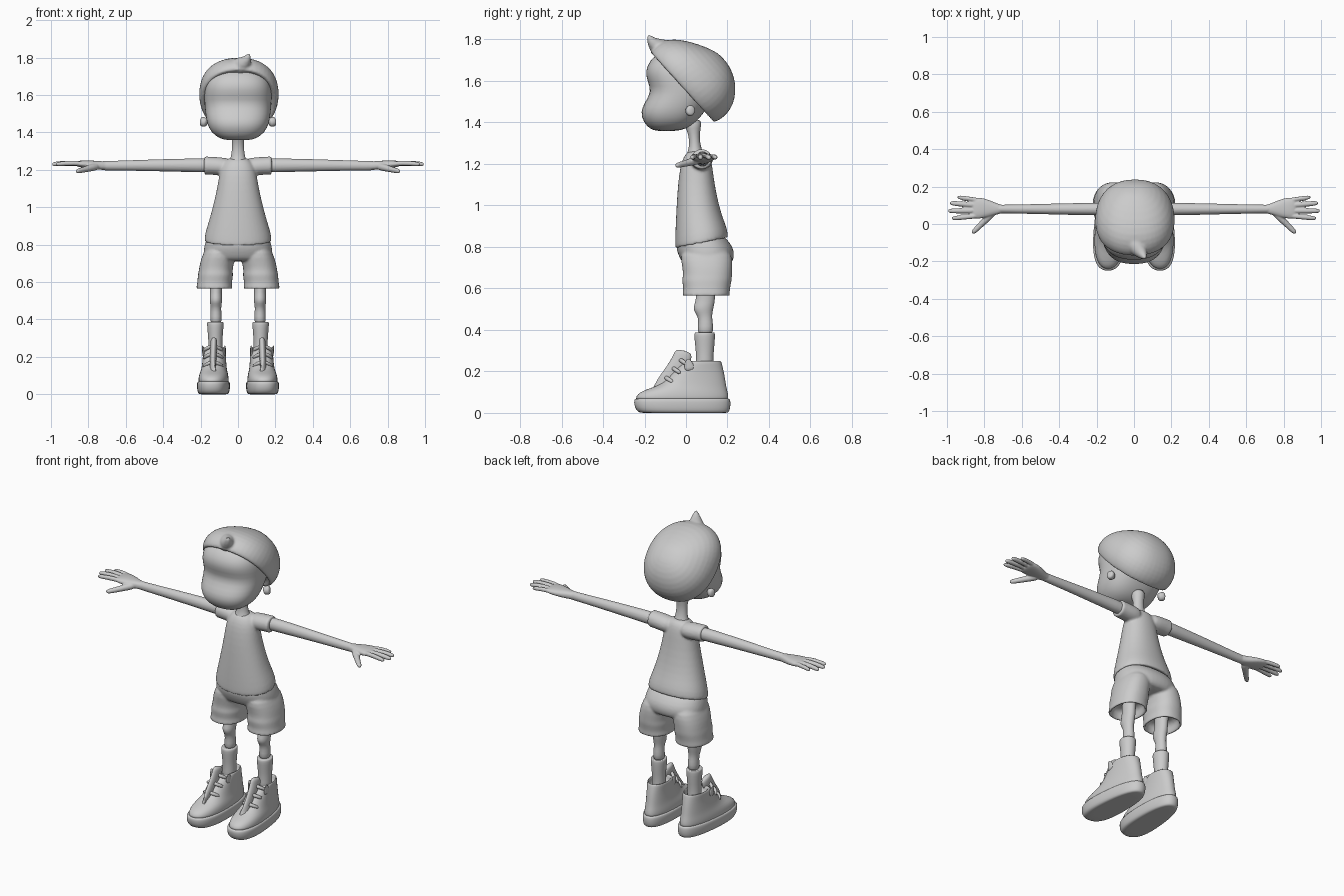
import bpy, math
from mathutils import Vector

grey = bpy.data.materials.new("plain grey")
grey.diffuse_color = (0.6, 0.6, 0.6, 1)


def ring(c, u, v, e=2.0, n=24, taper=0.0):
    """Superellipse loop around c, spanned by u and v; taper narrows u along v."""
    pts = []
    for i in range(n):
        a = math.tau * i / n
        p = math.copysign(abs(math.cos(a)) ** (2 / e), math.cos(a))
        q = math.copysign(abs(math.sin(a)) ** (2 / e), math.sin(a))
        pts.append(Vector(c) + Vector(u) * p * (1 - taper * q) + Vector(v) * q)
    return pts


def flat(z, y0, y1, rx, x=0.0, tilt=0.0, shear=0.0, **kw):
    """Level loop given by its front, back and half width."""
    h = (y1 - y0) / 2
    yc = (y0 + y1) / 2
    return ring((x + shear * yc, yc, z), (rx, 0, 0), (shear * h, h, tilt * h), **kw)


def tube(points, radii, squash=1.0, n=12):
    """Loops along a path; squash scales the more vertical axis."""
    pts = [Vector(p) for p in points]
    loops = []
    for i, p in enumerate(pts):
        t = (pts[min(i + 1, len(pts) - 1)] - pts[max(i - 1, 0)]).normalized()
        ref = Vector((0, 1, 0)) if abs(t.y) < 0.8 else Vector((1, 0, 0))
        b = t.cross(ref).normalized()
        s = b.cross(t)
        loops.append(ring(p, s * radii[i], b * radii[i] * squash, n=n))
    return loops


def build(name, lofts, voxel=0, subdiv=1, mirror=False, smooth=4):
    verts, faces = [], []
    for loops in lofts:
        o, n = len(verts), len(loops[0])
        for lp in loops:
            verts += lp
        for r in range(len(loops) - 1):
            for i in range(n):
                a, b = o + r * n + i, o + r * n + (i + 1) % n
                faces.append((a, b, b + n, a + n))
        last = o + (len(loops) - 1) * n
        faces.append(tuple(range(o + n - 1, o - 1, -1)))
        faces.append(tuple(range(last, last + n)))
    me = bpy.data.meshes.new(name)
    me.from_pydata(verts, [], faces)
    me.materials.append(grey)
    ob = bpy.data.objects.new(name, me)
    bpy.context.collection.objects.link(ob)
    bpy.ops.object.select_all(action='DESELECT')
    ob.select_set(True)
    bpy.context.view_layer.objects.active = ob
    bpy.ops.object.mode_set(mode='EDIT')
    bpy.ops.mesh.select_all(action='SELECT')
    bpy.ops.mesh.normals_make_consistent(inside=False)
    bpy.ops.object.mode_set(mode='OBJECT')
    bpy.ops.object.shade_smooth()
    if subdiv:
        ob.modifiers.new("rounding", 'SUBSURF').levels = subdiv
        ob.modifiers["rounding"].render_levels = subdiv
    if voxel:  # fuse overlapping lofts into one skin
        m = ob.modifiers.new("fuse", 'REMESH')
        m.mode, m.voxel_size, m.use_smooth_shade = 'VOXEL', voxel, True
        m = ob.modifiers.new("soften", 'SMOOTH')
        m.factor, m.iterations = 0.5, smooth
    if mirror:
        m = ob.modifiers.new("mirror", 'MIRROR')
        m.use_mirror_merge = False
    return ob


# Face: bulging muzzle, pinched eye line, round forehead
face = [(1.358, -.14, -.05, .06), (1.368, -.175, .0, .10), (1.40, -.205, .05, .145),
        (1.45, -.222, .09, .168), (1.50, -.198, .12, .175), (1.55, -.167, .14, .18),
        (1.60, -.188, .14, .182), (1.65, -.198, .13, .178), (1.70, -.175, .11, .16),
        (1.75, -.12, .07, .1)]
build("face", [[flat(*r, e=2.4) for r in face]])

# Ears
build("ear", [tube([(.165, .01, 1.45), (.18, .018, 1.455), (.195, .024, 1.46), (.202, .026, 1.46)],
                   [.02, .022, .025, .012], 1.15)], mirror=True)

# Hair: cap stacked along a backward-tilted axis, plus a pointed front tuft
N, D = Vector((0, .74, .67)), Vector((0, -.67, .74))
hair = [(.03, -.165, .21, .165), (.0, -.19, .24, .185), (-.004, -.2, .255, .2),
        (.015, -.21, .265, .209), (.05, -.217, .268, .217), (.1, -.212, .25, .21),
        (.15, -.188, .205, .187), (.2, -.14, .125, .14), (.23, -.08, .06, .08),
        (.24, -.03, .02, .03)]
cap = [ring(Vector((.005, 0, 1.55)) + N * n + D * (a + b) / 2, (w, 0, 0), D * (b - a) / 2, e=2.25)
       for n, a, b, w in hair]
tuft = tube([(-.03, -.06, 1.72), (.0, -.1, 1.745), (.03, -.14, 1.765), (.048, -.165, 1.79),
             (.055, -.177, 1.81), (.06, -.184, 1.822)], [.06, .058, .045, .026, .014, .006])
build("hair", [cap, tuft], voxel=.007, smooth=3)

# Neck
build("neck", [[flat(z, a, b, w) for z, a, b, w in
                [(1.22, -.01, .1, .06), (1.25, .005, .085, .045), (1.28, .015, .072, .035),
                 (1.33, .015, .065, .031), (1.37, .0, .07, .034), (1.42, -.02, .08, .045)]]])

# Shirt: flared body fused with short sleeves
body = [(.84, -.03, .18, .16), (.815, -.045, .195, .175), (.818, -.053, .205, .182),
        (.86, -.053, .2, .178), (.93, -.05, .18, .155), (1.0, -.046, .158, .136),
        (1.1, -.04, .138, .112), (1.18, -.03, .128, .1), (1.225, -.018, .12, .088),
        (1.255, .0, .105, .065), (1.265, .02, .08, .04)]
body = [flat(*r, tilt=.2 if r[0] < .9 else .05, e=2.2) for r in body]
sleeves = [[ring((s * x, .075, z), (0, w, 0), (0, 0, h)) for x, z, w, h in
            [(.03, 1.215, .05, .045), (.09, 1.218, .055, .049), (.14, 1.222, .052, .048),
             (.175, 1.223, .05, .049), (.18, 1.223, .05, .049), (.181, 1.223, .04, .04)]]
           for s in (1, -1)]
build("shirt", [body] + sleeves, voxel=.007)

# Shorts: hips fused with two hollow legs
hips = [flat(*r, e=2.3) for r in
        [(.855, -.03, .18, .155), (.84, -.04, .195, .168), (.8, -.05, .228, .18),
         (.76, -.038, .235, .187), (.725, -.02, .225, .18), (.71, .0, .2, .15)]]
legs = [[flat(z, a, b, w, x=s * x, e=2.3) for z, a, b, w, x in
         [(.8, .0, .19, .06, .1), (.76, -.03, .225, .085, .1), (.7, -.018, .225, .092, .113),
          (.66, -.014, .222, .09, .12), (.64, -.022, .222, .096, .12), (.6, -.012, .212, .092, .125),
          (.575, -.018, .212, .097, .126), (.562, -.018, .212, .098, .126),
          (.56, -.005, .2, .084, .126), (.59, .0, .195, .08, .126), (.63, .005, .19, .075, .125)]]
        for s in (1, -1)]
build("shorts", [hips] + legs, voxel=.007, smooth=3)

# Bare legs with knobbly knees
build("leg", [[flat(*r, x=.118) for r in
               [(.66, .05, .15, .04), (.56, .05, .14, .031), (.53, .043, .138, .033),
                (.505, .035, .132, .034), (.485, .042, .128, .031), (.46, .06, .125, .027),
                (.42, .058, .132, .031), (.37, .055, .13, .031)]]], mirror=True)

# Socks
build("sock", [[flat(*r, x=.121) for r in
                [(.385, .06, .125, .03), (.389, .046, .136, .04), (.384, .039, .14, .045),
                 (.36, .04, .14, .044), (.3, .047, .135, .038), (.25, .05, .13, .037),
                 (.18, .04, .14, .04)]]], mirror=True)

# Shoes: thick sole, hollow high-top upper and padded tongue
foot = dict(x=.128, shear=-.045, taper=.13)
build("sole", [[flat(*r, **foot, e=2.5) for r in
                [(.0, -.2, .19, .06), (.0, -.225, .205, .077), (.014, -.243, .213, .084),
                 (.04, -.252, .217, .087), (.064, -.252, .215, .086), (.07, -.246, .21, .081),
                 (.07, -.2, .18, .05)]]], mirror=True)
build("shoe_upper", [[flat(*r, **foot, e=2.3) for r in
                      [(.05, -.235, .2, .075), (.07, -.246, .207, .08), (.09, -.236, .205, .079),
                       (.11, -.205, .2, .075), (.13, -.135, .195, .068), (.16, -.092, .19, .064),
                       (.2, -.062, .183, .061), (.235, -.02, .174, .061), (.25, .0, .17, .06),
                       (.252, .01, .163, .053), (.24, .015, .158, .05), (.2, .02, .15, .045)]]],
      mirror=True)
build("shoe_tongue", [tube([(.136, -.16, .112), (.135, -.115, .135), (.133, -.08, .175),
                            (.132, -.045, .22), (.13, -.022, .255), (.129, -.012, .285),
                            (.129, -.008, .3)],
                           [.03, .038, .04, .044, .046, .045, .03], .42, n=16)], mirror=True)
# Lace straps across the instep
for k, (y, z) in enumerate([(-.095, .165), (-.06, .21), (-.025, .25)]):
    build("lace_strap_%d" % (k + 1),
          [tube([(.08, y + .035, z - .02), (.1, y + .006, z), (.133, y - .006, z + .008),
                 (.165, y + .006, z), (.185, y + .035, z - .02)], [.011] * 5, n=8)], mirror=True)
# Raised collar points beside the tongue
build("collar_point", [tube([(x, .02, .2), (x, .012, .24), (x + d, .01, .262)], [.03, .022, .006], .35)
                       for x, d in ((.075, -.006), (.183, .008))], mirror=True)

# Arm and hand fused: tapering sleeve-to-wrist tube, flat palm, four fingers, thumb
arm = tube([(.1, .08, 1.223), (.2, .08, 1.224), (.4, .08, 1.225), (.6, .08, 1.223), (.7, .08, 1.222),
            (.74, .08, 1.223)], [.036, .036, .031, .026, .024, .025], 1.1)
palm = [ring((x, y, z), (0, w, 0), (0, 0, h), e=2.4) for x, y, z, w, h in
        [(.69, .08, 1.222, .02, .02), (.73, .08, 1.223, .028, .024), (.77, .083, 1.226, .044, .023),
         (.81, .085, 1.23, .055, .021), (.845, .085, 1.232, .058, .018), (.87, .085, 1.232, .052, .012)]]
digits = []
for base, tip, r in [((.83, .127), (.945, .144), .0125), ((.84, .1), (.985, .112), .0145),
                     ((.84, .071), (.995, .07), .0145), ((.83, .044), (.975, .03), .0135)]:
    b, t = Vector((*base, 1.233)), Vector((*tip, 1.23))
    digits.append(tube([b, b.lerp(t, .35) + Vector((0, 0, .004)), b.lerp(t, .7) + Vector((0, 0, .003)),
                        b.lerp(t, .95), t], [r * 1.05, r, r, r * .85, r * .4]))
digits.append(tube([(.745, .07, 1.22), (.78, .035, 1.213), (.815, .0, 1.203), (.845, -.03, 1.196),
                    (.86, -.044, 1.193), (.866, -.049, 1.192)], [.02, .021, .016, .015, .012, .006]))
build("arm_and_hand", [arm, palm] + digits, voxel=.0045, mirror=True, smooth=3)
